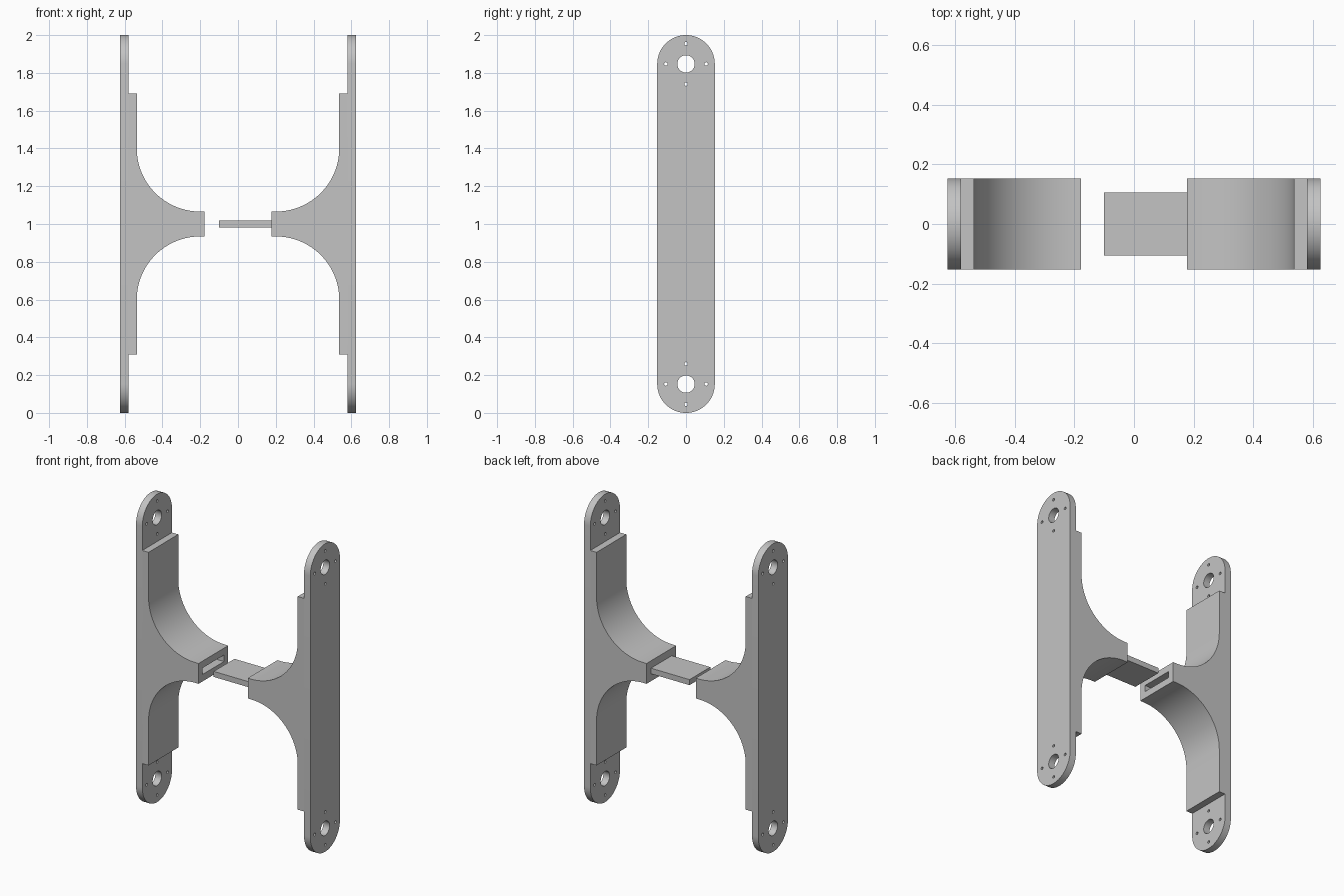
import bpy, bmesh
from math import sin, cos, pi, radians
from mathutils import Vector

cube = bpy.data.objects.get("Cube")
if cube:
    bpy.data.objects.remove(cube, do_unlink=True)

GREY = (0.55, 0.55, 0.55, 1)
mat = bpy.data.materials.new("plain grey")
mat.use_nodes = True
mat.diffuse_color = GREY
mat.node_tree.nodes["Principled BSDF"].inputs["Base Color"].default_value = GREY

OUTER, INNER, RIB, TIP = 0.626, 0.581, 0.536, 0.177   # x distances from the middle
HALF = 0.1525                                         # half depth in y
END = 1 - HALF                                        # hole centre, from mid height


def arc(cx, cy, r, a0, a1, n):
    """Points along an arc, angles in degrees, both ends included."""
    angles = [radians(a0 + (a1 - a0) * i / n) for i in range(n + 1)]
    return [(cx + r * cos(a), cy + r * sin(a)) for a in angles]


def prism(name, loops, offset):
    """Fill closed 3D loops (outline first, then holes) and extrude them."""
    bm = bmesh.new()
    edges = []
    for loop in loops:
        vs = [bm.verts.new(p) for p in loop]
        edges += [bm.edges.new((vs[i - 1], v)) for i, v in enumerate(vs)]
    if len(loops) > 1:
        bmesh.ops.triangle_fill(bm, edges=edges, use_beauty=True)
    else:
        bm.faces.new(vs)
    out = bmesh.ops.extrude_face_region(bm, geom=bm.faces[:])
    moved = [g for g in out["geom"] if isinstance(g, bmesh.types.BMVert)]
    bmesh.ops.translate(bm, verts=moved, vec=Vector(offset))
    bmesh.ops.recalc_face_normals(bm, faces=bm.faces[:])
    mesh = bpy.data.meshes.new(name)
    bm.to_mesh(mesh)
    bm.free()
    mesh.materials.append(mat)
    ob = bpy.data.objects.new(name, mesh)
    bpy.context.collection.objects.link(ob)
    return ob


def box(name, x0, x1, hy, hz):
    loop = [(x0, -hy, 1 - hz), (x1, -hy, 1 - hz), (x1, hy, 1 - hz), (x0, hy, 1 - hz)]
    return prism(name, [loop], (0, 0, 2 * hz))


# Mounting plate outline with a bore and four screw holes at each end
plate_loops = [arc(0, END, HALF, 0, 180, 32) + arc(0, -END, HALF, 180, 360, 32)]
for cz in (END, -END):
    plate_loops.append(arc(0, cz, 0.046, 0, 360, 32)[:-1])
    for dy, dz in ((1, 0), (-1, 0), (0, 1), (0, -1)):
        plate_loops.append(arc(dy * 0.107, cz + dz * 0.107, 0.009, 0, 360, 12)[:-1])

# Flared bracket profile: rib steps and a quarter-round fillet down to the tip
r = 0.335
upper = [(INNER, 0.692), (RIB, 0.692)]
upper += arc(RIB - r, 0.066 + r, r, 0, -90, 32) + [(TIP, 0.066)]
profile = upper + [(x, -z) for x, z in reversed(upper)]

parts = {}
for side, s in (("left", 1), ("right", -1)):
    plate = prism(side + "_mounting_plate",
                  [[(s * INNER, y, 1 + z) for y, z in lp] for lp in plate_loops],
                  (s * (OUTER - INNER), 0, 0))
    bracket = prism(side + "_flared_bracket",
                    [[(s * x, -HALF, 1 + z) for x, z in profile]], (0, 2 * HALF, 0))
    parts[side] = (plate, bracket)

# Tongue on the left bracket
tongue = box("tongue", -0.10, TIP + 0.01, 0.1065, 0.018)

# Matching slot in the right bracket
cutter = box("slot_cutter", -TIP - 0.285, -TIP + 0.05, 0.109, 0.021)
cutter.hide_render = True
socket = parts["right"][1]
mod = socket.modifiers.new("slot", "BOOLEAN")
mod.operation = "DIFFERENCE"
mod.solver = "EXACT"
mod.object = cutter
bpy.context.view_layer.objects.active = socket
bpy.ops.object.modifier_apply(modifier=mod.name)
bpy.data.objects.remove(cutter, do_unlink=True)

# Smooth rounded surfaces, keep hard edges
bpy.ops.object.select_all(action="DESELECT")
for ob in [*parts["left"], *parts["right"], tongue]:
    ob.select_set(True)
    bpy.context.view_layer.objects.active = ob
bpy.ops.object.shade_smooth_by_angle(angle=radians(32))
